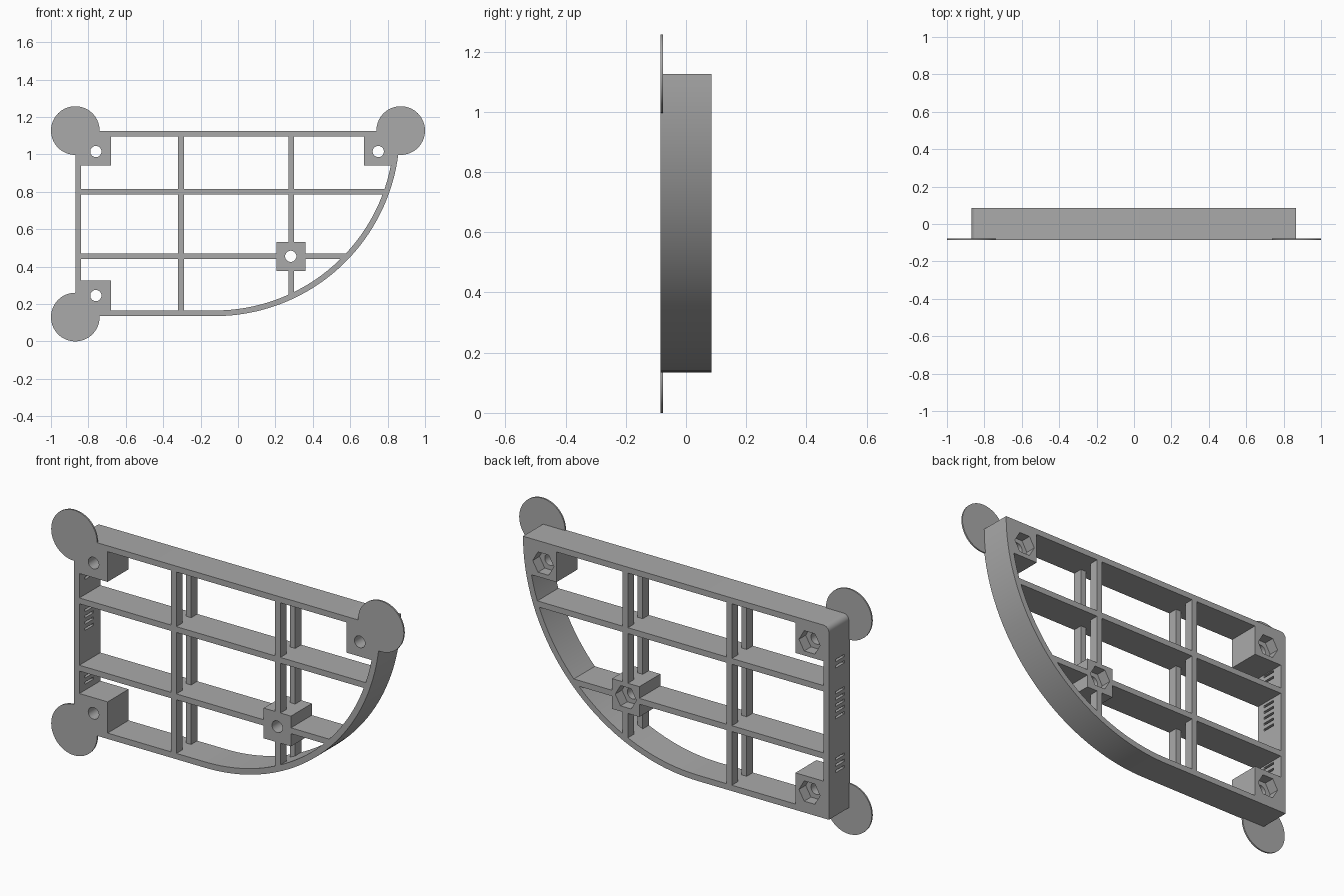
import bpy
import bmesh
from math import sin, cos, pi, radians

cube = bpy.data.objects.get("Cube")
if cube:
    bpy.data.objects.remove(cube, do_unlink=True)

grey = bpy.data.materials.new("plain grey")
grey.use_nodes = True
colour = (0.4, 0.4, 0.4, 1)
grey.diffuse_color = colour
grey.node_tree.nodes["Principled BSDF"].inputs["Base Color"].default_value = colour

FRONT, BACK = -0.085, 0.085
WALL = 0.03
LEFT, BOTTOM, TOP = -0.87, 0.135, 1.125
ARC_X, ARC_R = -0.125, 0.99


def prism(name, points, y0=FRONT, y1=BACK):
    """Extrude an x-z outline from y0 to y1."""
    bm = bmesh.new()
    face = bm.faces.new([bm.verts.new((x, y0, z)) for x, z in points])
    ext = bmesh.ops.extrude_face_region(bm, geom=[face])
    verts = [g for g in ext["geom"] if isinstance(g, bmesh.types.BMVert)]
    bmesh.ops.translate(bm, verts=verts, vec=(0, y1 - y0, 0))
    bmesh.ops.recalc_face_normals(bm, faces=bm.faces)
    mesh = bpy.data.meshes.new(name)
    bm.to_mesh(mesh)
    bm.free()
    mesh.materials.append(grey)
    obj = bpy.data.objects.new(name, mesh)
    bpy.context.collection.objects.link(obj)
    return obj


def rect(x0, x1, z0, z1):
    return [(x0, z0), (x1, z0), (x1, z1), (x0, z1)]


def arc(cx, cz, r, a0, a1, n):
    """Points on an arc, angles in degrees."""
    angles = [radians(a0 + (a1 - a0) * i / n) for i in range(n + 1)]
    return [(cx + r * cos(a), cz + r * sin(a)) for a in angles]


def circle(cx, cz, r, n):
    return arc(cx, cz, r, 0, 360, n)[:-1]


def cut(obj, cutters):
    """Subtract the cutters, bake the result and remove them."""
    for c in cutters:
        c.hide_render = True
        mod = obj.modifiers.new("cut", "BOOLEAN")
        mod.operation, mod.solver, mod.object = "DIFFERENCE", "EXACT", c
    graph = bpy.context.evaluated_depsgraph_get()
    mesh = bpy.data.meshes.new_from_object(obj.evaluated_get(graph))
    obj.modifiers.clear()
    obj.data = mesh
    for c in cutters:
        bpy.data.objects.remove(c, do_unlink=True)


def smooth(obj):
    bpy.ops.object.select_all(action="DESELECT")
    obj.select_set(True)
    bpy.context.view_layer.objects.active = obj
    bpy.ops.object.shade_smooth_by_angle(angle=radians(30))


# Outer frame: straight top, left and bottom walls and a curved right wall
outline = [(LEFT, BOTTOM)] + arc(ARC_X, TOP, ARC_R, -90, 0, 48)
outline += arc(LEFT + WALL, TOP - WALL, WALL, 90, 180, 6)
inner_arc = [p for p in arc(ARC_X, TOP, ARC_R - WALL, -90, -1.8, 48)]
opening = [(LEFT + WALL, BOTTOM + WALL)] + inner_arc + [(LEFT + WALL, TOP - WALL)]
frame = prism("outer_frame", outline)
cutters = [prism("opening_cutter", opening, -0.2, 0.2)]

# Vent slots through the left wall
for top, count in ((0.93, 2), (0.765, 5), (0.425, 3)):
    for i in range(count):
        z = top - i * 0.032
        slot = rect(LEFT - 0.05, LEFT + 0.06, z - 0.006, z + 0.006)
        cutters.append(prism("slot_cutter", slot, -0.04, 0.03))
cut(frame, cutters)
smooth(frame)

# Horizontal shelves, full depth
SHELVES = (0.455, 0.80)
H = WALL / 2
prism("upper_shelf", rect(LEFT + H, 0.794, SHELVES[1] - H, SHELVES[1] + H))
prism("lower_shelf_left", rect(LEFT + H, 0.205, SHELVES[0] - H, SHELVES[0] + H))
prism("lower_shelf_right", rect(0.36, 0.583, SHELVES[0] - H, SHELVES[0] + H))

# Vertical ribs: a front and a back strip with a gap between
ribs = {
    -0.305: ((0.15, 0.44), (0.47, 0.785), (0.815, 1.11)),
    0.285: ((0.24, 0.375), (0.53, 0.785), (0.815, 1.11)),
}
for x, spans in ribs.items():
    for z0, z1 in spans:
        prism("front_rib", rect(x - H, x + H, z0, z1), FRONT, -0.035)
        prism("back_rib", rect(x - H, x + H, z0, z1), 0.035, BACK)


def bolt_cutters(x, z):
    """Round through hole with a hexagonal nut pocket at the back."""
    return [prism("hole_cutter", circle(x, z, 0.03, 32), -0.2, 0.2),
            prism("nut_cutter", circle(x, z, 0.06, 6), 0.03, 0.2)]


# Bolt blocks in the corners and on the lower shelf
blocks = (
    ("top_right_block", rect(-0.855, -0.68, 0.94, 1.11), (-0.76, 1.015)),
    ("bottom_right_block", rect(-0.855, -0.68, 0.15, 0.325), (-0.76, 0.245)),
    ("top_left_block", [(0.675, 0.94), (0.833, 0.94), (0.85, 1.11), (0.675, 1.11)],
     (0.75, 1.015)),
    ("shelf_block", rect(0.205, 0.36, 0.375, 0.53), (0.282, 0.455)),
)
for name, points, hole in blocks:
    block = prism(name, points)
    cut(block, bolt_cutters(*hole))
    smooth(block)

# Thin round pads on three corners, notched where they meet a bolt hole
pads = (("top_right_pad", LEFT, 1.127, (-0.76, 1.015)),
        ("bottom_right_pad", LEFT, 0.13, (-0.76, 0.245)),
        ("top_left_pad", -LEFT, 1.127, (0.75, 1.015)))
for name, x, z, hole in pads:
    pad = prism(name, circle(x, z, 0.13, 64), FRONT, FRONT + 0.008)
    cut(pad, bolt_cutters(*hole))
    smooth(pad)
